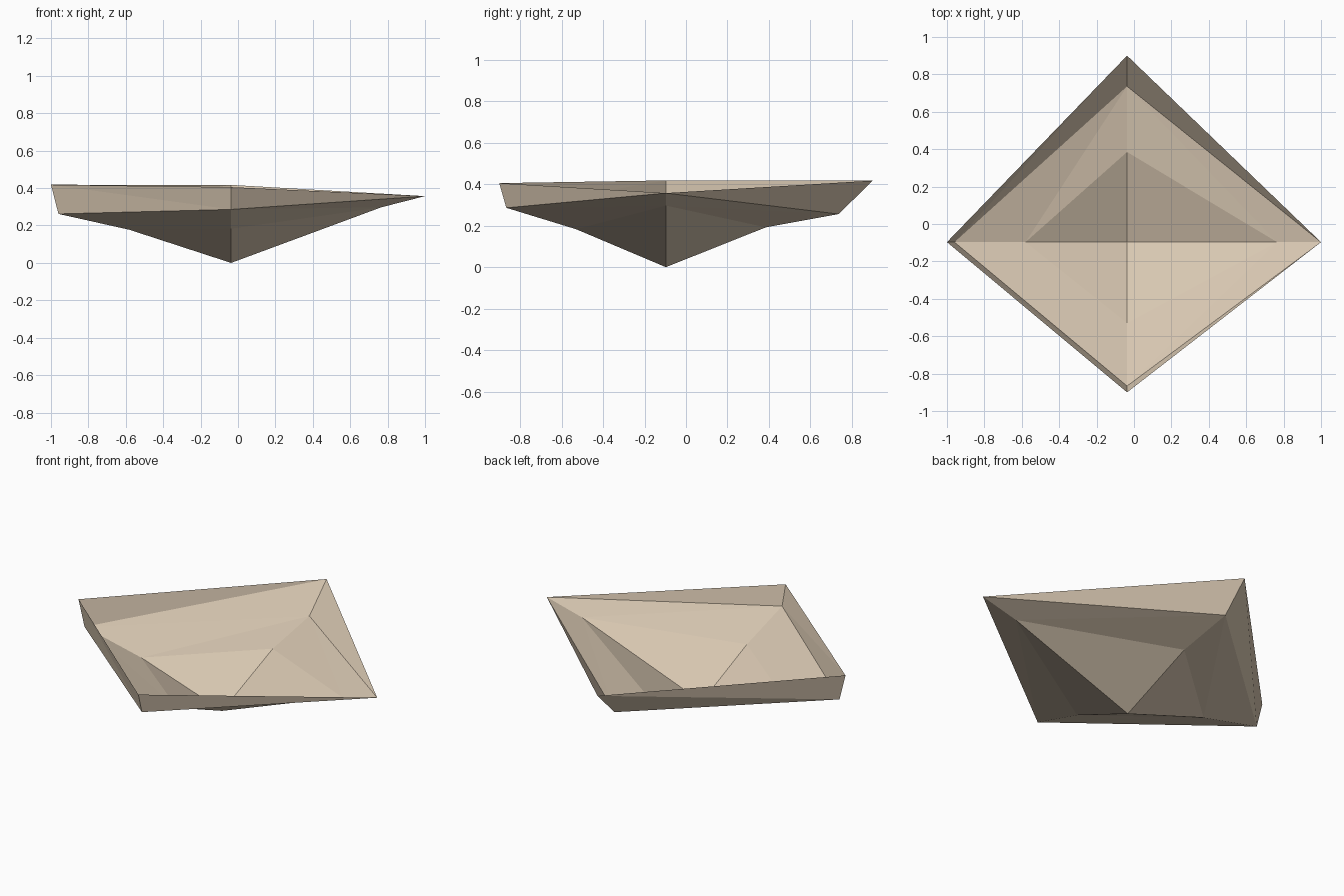
import bpy, bmesh
from mathutils import Vector

if "Cube" in bpy.data.objects:
    bpy.data.objects.remove(bpy.data.objects["Cube"])

# Colour
sand = bpy.data.materials.new("warm sand")
sand.diffuse_color = (0.70, 0.585, 0.45, 1.0)
sand.use_nodes = True
sand.node_tree.nodes["Principled BSDF"].inputs["Base Color"].default_value = sand.diffuse_color

# Four corner ribs, each a profile of (distance from the keel point, height):
# lower floor, upper floor, rim
CENTRE = Vector((-0.037, -0.097, 0.0))
RIBS = [
    ((1, 0), [(0.527, 0.195), (0.802, 0.297), (1.037, 0.357)]),    # right
    ((0, 1), [(0.482, 0.192), (0.833, 0.256), (0.997, 0.417)]),    # back
    ((-1, 0), [(0.543, 0.177), (0.923, 0.262), (0.963, 0.418)]),   # left
    ((0, -1), [(0.433, 0.183), (0.769, 0.286), (0.803, 0.405)]),   # front
]

bm = bmesh.new()
keel = bm.verts.new(CENTRE)
ribs = [[bm.verts.new(CENTRE + Vector((d[0] * r, d[1] * r, z))) for r, z in profile]
        for d, profile in RIBS]

# Join neighbouring ribs into an open four-sided shell
for i, a in enumerate(ribs):
    b = ribs[(i + 1) % 4]
    bm.faces.new((keel, a[0], b[0]))
    for k in range(2):
        # Each band is split from the lower end of rib b to the upper end of rib a
        if i == 3:
            bm.faces.new((a[k], b[k + 1], b[k]))
            bm.faces.new((a[k], a[k + 1], b[k + 1]))
        else:
            bm.faces.new((a[k], a[k + 1], b[k]))
            bm.faces.new((b[k], a[k + 1], b[k + 1]))

bmesh.ops.recalc_face_normals(bm, faces=bm.faces[:])
# The shell is seen mainly from inside, so its floor faces up
bm.faces.ensure_lookup_table()
if bm.faces[0].normal.z < 0:
    bmesh.ops.reverse_faces(bm, faces=bm.faces[:])

mesh = bpy.data.meshes.new("faceted_bowl")
bm.to_mesh(mesh)
bm.free()
mesh.materials.append(sand)
bowl = bpy.data.objects.new("faceted_bowl", mesh)
bpy.context.collection.objects.link(bowl)
